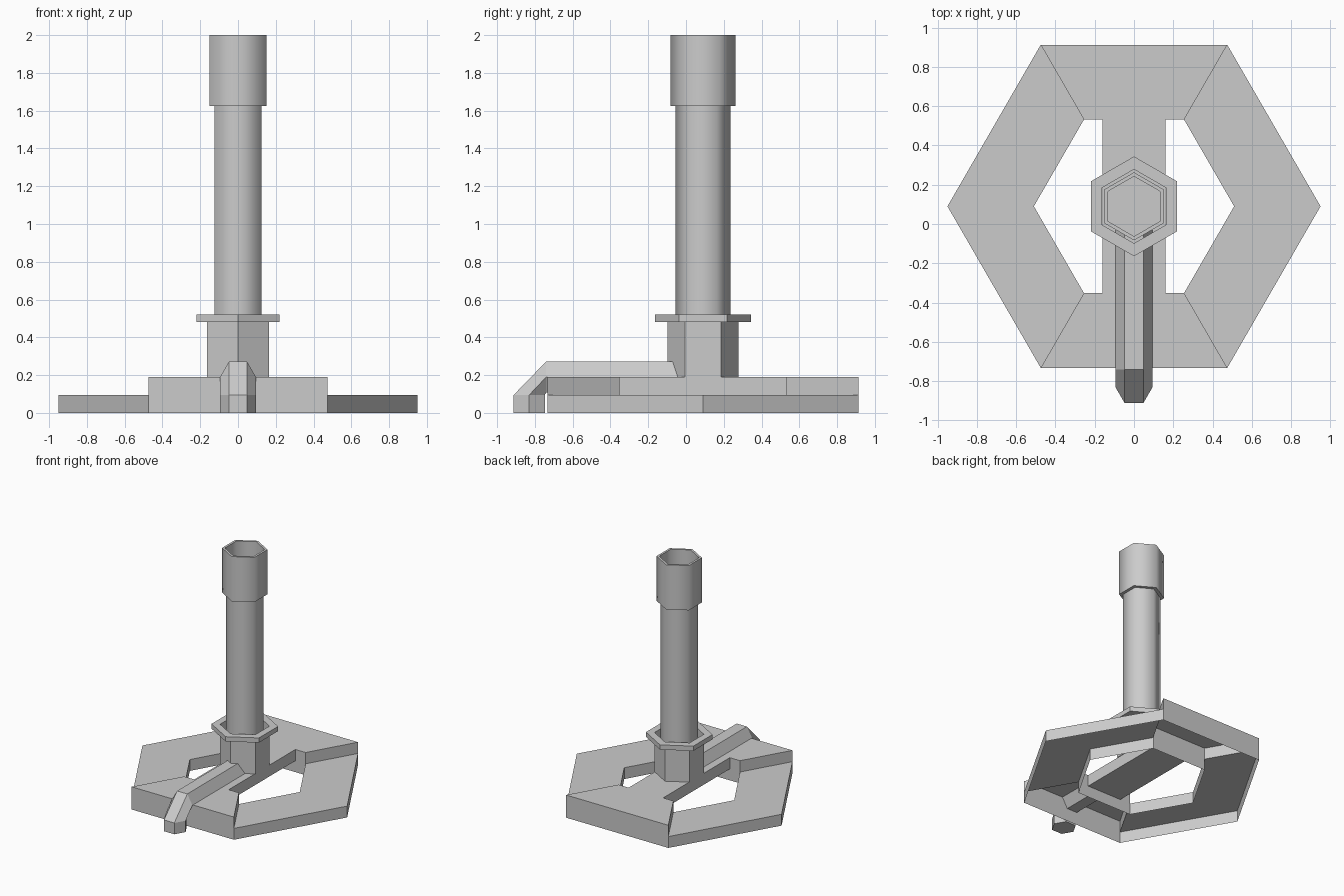
import bpy, bmesh, math
from mathutils import Vector

cube = bpy.data.objects.get("Cube")
if cube:
    bpy.data.objects.remove(cube, do_unlink=True)

CY = 0.09          # centre line of the post and base ring
LOW, HIGH = 0.095, 0.19
C30 = math.cos(math.radians(30))

gray = bpy.data.materials.new("light_gray")
gray.use_nodes = True
color = (0.6, 0.6, 0.6, 1)
gray.diffuse_color = color
gray.node_tree.nodes["Principled BSDF"].inputs["Base Color"].default_value = color


def finish(name, bm, smooth=False):
    bmesh.ops.remove_doubles(bm, verts=bm.verts, dist=0.0005)
    bmesh.ops.recalc_face_normals(bm, faces=bm.faces)
    mesh = bpy.data.meshes.new(name)
    bm.to_mesh(mesh)
    bm.free()
    mesh.materials.append(gray)
    obj = bpy.data.objects.new(name, mesh)
    bpy.context.collection.objects.link(obj)
    if smooth:
        bpy.ops.object.select_all(action="DESELECT")
        obj.select_set(True)
        bpy.context.view_layer.objects.active = obj
        bpy.ops.object.shade_smooth_by_angle(angle=math.radians(75))
    return obj


def hex_ring(flat, z):
    """Six points with flats facing left and right, given half width across flats."""
    r = flat / C30
    return [Vector((r * math.cos(a), CY + r * math.sin(a), z))
            for a in (math.radians(30 + 60 * i) for i in range(6))]


def skin(bm, sections, cap_start=False, cap_end=False, closed=False):
    rings = [[bm.verts.new(p) for p in s] for s in sections]
    pairs = list(zip(rings, rings[1:]))
    if closed:
        pairs.append((rings[-1], rings[0]))
    for a, b in pairs:
        n = len(a)
        for i in range(n):
            j = (i + 1) % n
            bm.faces.new((a[i], a[j], b[j], b[i]))
    if cap_start:
        bm.faces.new(rings[0][::-1])
    if cap_end:
        bm.faces.new(rings[-1])


def hex_part(name, profile, smooth=False, **caps):
    """Sweep a (half width, height) profile around the six-sided post."""
    bm = bmesh.new()
    skin(bm, [hex_ring(f, z) for f, z in profile], **caps)
    return finish(name, bm, smooth)


# Base ring: hollow underneath, front and back sections stand higher
bm = bmesh.new()


def corner(i, r, z):
    a = math.radians(60 * i)
    return Vector((r * math.cos(a), CY + r * math.sin(a), z))


def face(*points):
    bm.faces.new([bm.verts.new(p) for p in points])


OUT, INN = 0.95, 0.51
for i in range(6):
    j = i + 1
    raised = i in (1, 4)
    top = HIGH if raised else LOW
    for r in (OUT, INN):
        wall = [corner(i, r, 0), corner(j, r, 0), corner(j, r, LOW)]
        if raised:
            wall += [corner(j, r, HIGH), corner(i, r, HIGH)]
        face(*wall, corner(i, r, LOW))
    face(corner(i, INN, top), corner(i, OUT, top),
         corner(j, OUT, top), corner(j, INN, top))
    if raised:
        for k in (i, j):
            face(corner(k, INN, LOW), corner(k, OUT, LOW),
                 corner(k, OUT, HIGH), corner(k, INN, HIGH))
finish("base_ring", bm)

# Bridge across the opening, joining front and back
half = INN * C30
bm = bmesh.new()
skin(bm, [[Vector((x, CY + s * half, z)) for x, z in
           ((-0.16, LOW), (0.16, LOW), (0.16, HIGH), (-0.16, HIGH))]
          for s in (-1, 1)], cap_start=True, cap_end=True)
finish("bridge", bm)

# Post socket and its collar
hex_part("post_socket", [(0.163, HIGH), (0.163, 0.50)])
hex_part("collar", [(0.22, 0.48), (0.22, 0.52), (0.163, 0.52), (0.163, 0.48)], closed=True)

# Upright tube and the hollow sleeve on top
hex_part("tube", [(0.125, HIGH), (0.125, 1.63)], smooth=True, cap_end=True)
hex_part("top_sleeve", [(0.125, 1.625), (0.15, 1.625), (0.15, 2.0), (0.132, 2.0),
                        (0.132, 1.64)], smooth=True, cap_end=True)

# Six-sided pipe that leaves the socket and bends down past the front edge
R = 0.095
angles = [math.radians(60 * i) for i in range(6)]


def upright(y):
    return [Vector((R * math.cos(a), y, HIGH + R * math.sin(a))) for a in angles]


def level(z):
    return [Vector((R * math.cos(a), -0.83 - R * math.sin(a), z)) for a in angles]


bm = bmesh.new()
skin(bm, [upright(-0.03), upright(-0.74), level(LOW), level(0)],
     cap_start=True, cap_end=True)
finish("front_pipe", bm)
